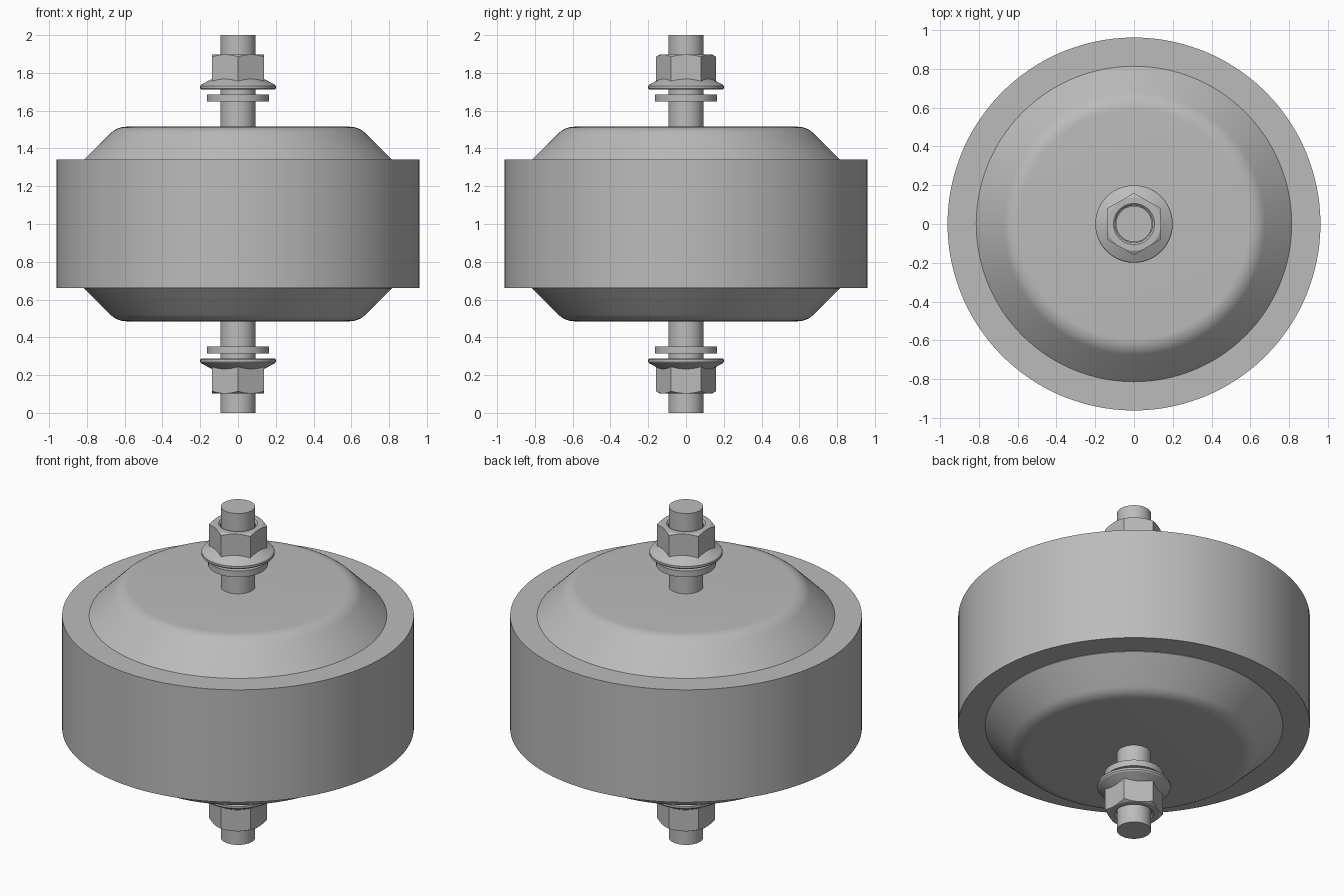
import bpy
import bmesh
from math import cos, sin, radians, tan
from mathutils import Matrix

if "Cube" in bpy.data.objects:
    bpy.data.objects.remove(bpy.data.objects["Cube"], do_unlink=True)

# One plain metal grey for the whole assembly
GREY = (0.5, 0.5, 0.5, 1.0)
grey = bpy.data.materials.new("plain grey")
grey.use_nodes = True
grey.diffuse_color = GREY
grey.node_tree.nodes["Principled BSDF"].inputs["Base Color"].default_value = GREY

MID = 1.0  # height of the mirror plane between the upper and lower halves


def finish(bm, name):
    bmesh.ops.recalc_face_normals(bm, faces=bm.faces)
    mesh = bpy.data.meshes.new(name)
    bm.to_mesh(mesh)
    bm.free()
    mesh.materials.append(grey)
    obj = bpy.data.objects.new(name, mesh)
    bpy.context.collection.objects.link(obj)
    return obj


def activate(obj):
    bpy.ops.object.select_all(action="DESELECT")
    obj.select_set(True)
    bpy.context.view_layer.objects.active = obj


def smooth(obj):
    activate(obj)
    bpy.ops.object.shade_smooth_by_angle(angle=radians(25))
    return obj


def lathe(name, profile, closed=False, segments=96):
    """Revolve (radius, height) points about z; closed profiles make rings."""
    bm = bmesh.new()
    verts = [bm.verts.new((r, 0, z)) for r, z in profile]
    pairs = list(zip(verts, verts[1:]))
    if closed:
        pairs.append((verts[-1], verts[0]))
    edges = [bm.edges.new(p) for p in pairs]
    bmesh.ops.spin(bm, geom=verts + edges, cent=(0, 0, 0), axis=(0, 0, 1),
                   angle=radians(360), steps=segments, use_duplicate=False)
    bmesh.ops.remove_doubles(bm, verts=bm.verts, dist=0.0001)
    return finish(bm, name)


def flip(profile, side):
    return [(r, MID + side * (z - MID)) for r, z in profile]


def hex_prism(name, radius, low, high):
    bm = bmesh.new()
    place = Matrix.Translation((0, 0, (low + high) / 2)) @ Matrix.Rotation(radians(30), 4, "Z")
    bmesh.ops.create_cone(bm, cap_ends=True, segments=6, radius1=radius,
                          radius2=radius, depth=high - low, matrix=place)
    # Turn the corners to face front and back
    if abs(max(v.co.y for v in bm.verts) - radius) > 0.001:
        bmesh.ops.rotate(bm, verts=bm.verts, cent=(0, 0, 0),
                         matrix=Matrix.Rotation(radians(30), 3, "Z"))
    return finish(bm, name)


# Outer sleeve
smooth(lathe("outer_sleeve", [(0.81, 0.662), (0.962, 0.662), (0.962, 1.341),
                              (0.81, 1.341)], closed=True, segments=128))

# Core with sloped, rounded shoulders on both ends
TOP, CORNER, FILLET = 1.515, 0.64, 0.12
start = CORNER - FILLET * tan(radians(22.5))
shoulder = [(0, TOP)]
for i in range(9):
    a = radians(45 * i / 8)
    shoulder.append((start + FILLET * sin(a), TOP - FILLET * (1 - cos(a))))
shoulder.append((0.814, 1.341))
smooth(lathe("core", shoulder + flip(shoulder, -1)[::-1], segments=128))

# Threaded rod through the middle
smooth(lathe("rod", [(0, 0), (0.093, 0), (0.093, 2), (0, 2)]))

# Washer, flange and chamfered hex nut on each end
WASHER = [(0.095, 1.648), (0.163, 1.648), (0.163, 1.685), (0.095, 1.685)]
FLANGE = [(0.095, 1.712), (0.195, 1.712), (0.2, 1.718), (0.2, 1.73),
          (0.195, 1.737), (0.13, 1.772), (0.095, 1.772)]
NUT_LIMIT = [(0.096, 1.74), (0.2, 1.74), (0.2, 1.862), (0.138, 1.897),
             (0.106, 1.897), (0.096, 1.887)]
for side, label in ((1, "upper"), (-1, "lower")):
    smooth(lathe(label + "_washer", flip(WASHER, side), closed=True))
    smooth(lathe(label + "_flange", flip(FLANGE, side), closed=True))
    ends = sorted(MID + side * (z - MID) for z in (1.745, 1.91))
    nut = hex_prism(label + "_hex_nut", 0.16, *ends)
    limit = lathe("nut_limit", flip(NUT_LIMIT, side), closed=True)
    limit.hide_render = True
    cut = nut.modifiers.new("chamfer", "BOOLEAN")
    cut.operation, cut.solver, cut.object = "INTERSECT", "EXACT", limit
    activate(nut)
    bpy.ops.object.modifier_apply(modifier=cut.name)
    bpy.data.objects.remove(limit, do_unlink=True)
    smooth(nut)
